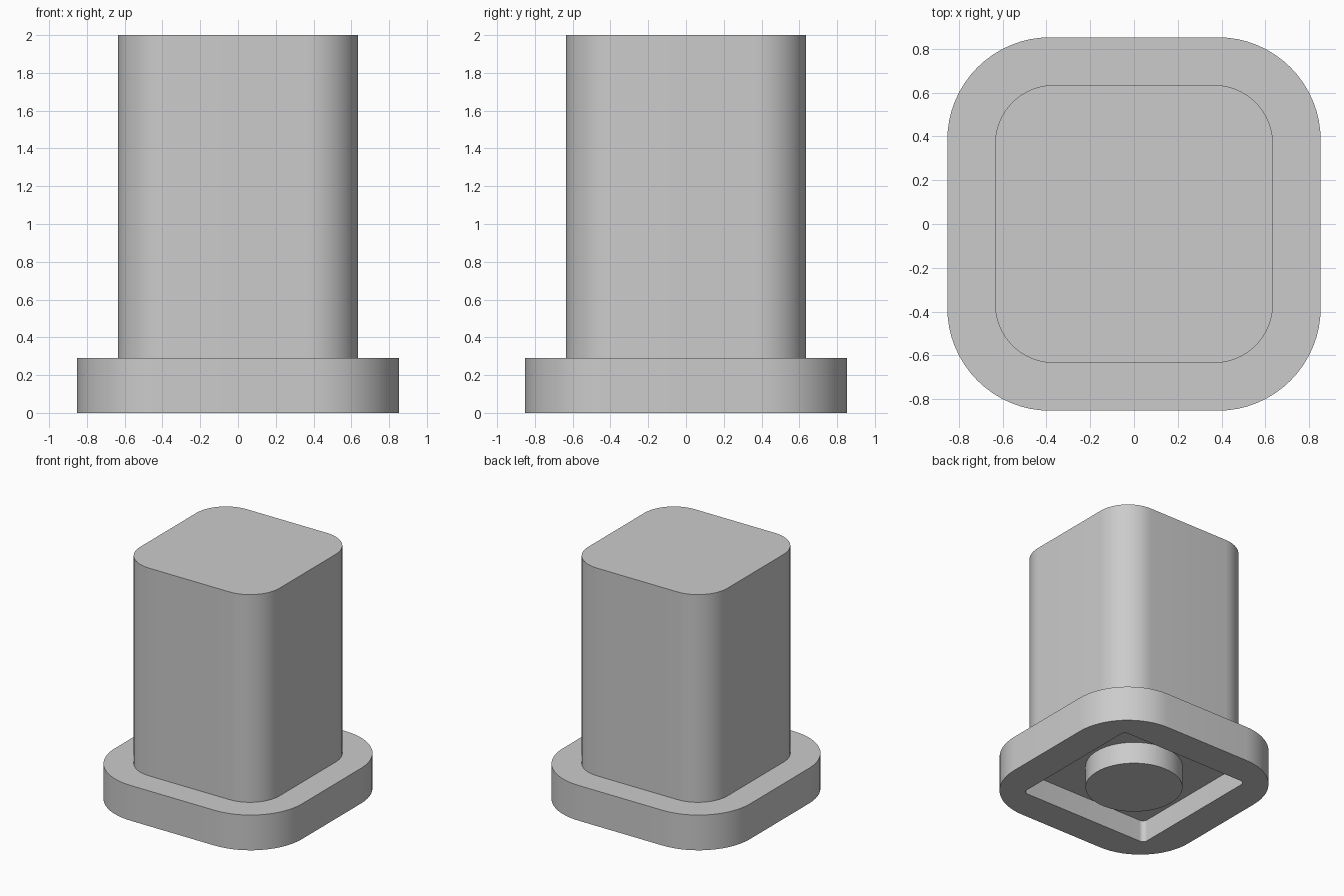
import bpy
import bmesh
from math import cos, sin, pi, radians

cube = bpy.data.objects.get("Cube")
if cube:
    bpy.data.objects.remove(cube, do_unlink=True)

# Single plain grey
grey = bpy.data.materials.new("plain_grey")
grey.use_nodes = True
grey.diffuse_color = (0.6, 0.6, 0.6, 1)
grey.node_tree.nodes["Principled BSDF"].inputs["Base Color"].default_value = (0.6, 0.6, 0.6, 1)

STEPS = 16  # segments per rounded corner


def rounded_square(half, radius, z):
    """Counter-clockwise outline of a square with round corners."""
    points = []
    for corner in range(4):
        middle = pi / 4 + corner * pi / 2
        cx = (half - radius) * (1 if cos(middle) > 0 else -1)
        cy = (half - radius) * (1 if sin(middle) > 0 else -1)
        for i in range(STEPS + 1):
            a = corner * pi / 2 + i / STEPS * pi / 2
            points.append((cx + radius * cos(a), cy + radius * sin(a), z))
    return points


def circle(radius, z, count=64):
    return [(radius * cos(2 * pi * i / count), radius * sin(2 * pi * i / count), z)
            for i in range(count)]


def loft(name, outlines, cap_start=False, cap_end=False):
    """Skin a stack of outlines with equal point counts."""
    bm = bmesh.new()
    rings = [[bm.verts.new(p) for p in outline] for outline in outlines]
    for a, b in zip(rings, rings[1:]):
        n = len(a)
        for i in range(n):
            j = (i + 1) % n
            bm.faces.new((a[i], a[j], b[j], b[i]))
    if cap_start:
        bm.faces.new(rings[0][::-1])
    if cap_end:
        bm.faces.new(rings[-1])
    mesh = bpy.data.meshes.new(name)
    bm.to_mesh(mesh)
    bm.free()
    mesh.materials.append(grey)
    obj = bpy.data.objects.new(name, mesh)
    bpy.context.collection.objects.link(obj)
    bpy.ops.object.select_all(action="DESELECT")
    obj.select_set(True)
    bpy.context.view_layer.objects.active = obj
    bpy.ops.object.shade_smooth_by_angle(angle=radians(30))
    return obj


BASE_TOP = 0.29
RECESS_TOP = 0.18
BODY = (0.635, 0.27)
BASE = (0.853, 0.47)
RECESS = (0.59, 0.04)

# Flange: recess ceiling, recess wall, underside rim, outer wall, top ledge
loft("base_flange", [
    rounded_square(*RECESS, RECESS_TOP),
    rounded_square(*RECESS, 0),
    rounded_square(*BASE, 0),
    rounded_square(*BASE, BASE_TOP),
    rounded_square(*BODY, BASE_TOP),
], cap_start=True)

# Tall block rising from the flange
loft("upper_block", [rounded_square(*BODY, BASE_TOP), rounded_square(*BODY, 2)], cap_end=True)

# Round boss inside the recess, flush with the underside
loft("round_boss", [circle(0.364, 0), circle(0.364, RECESS_TOP)], cap_start=True)
